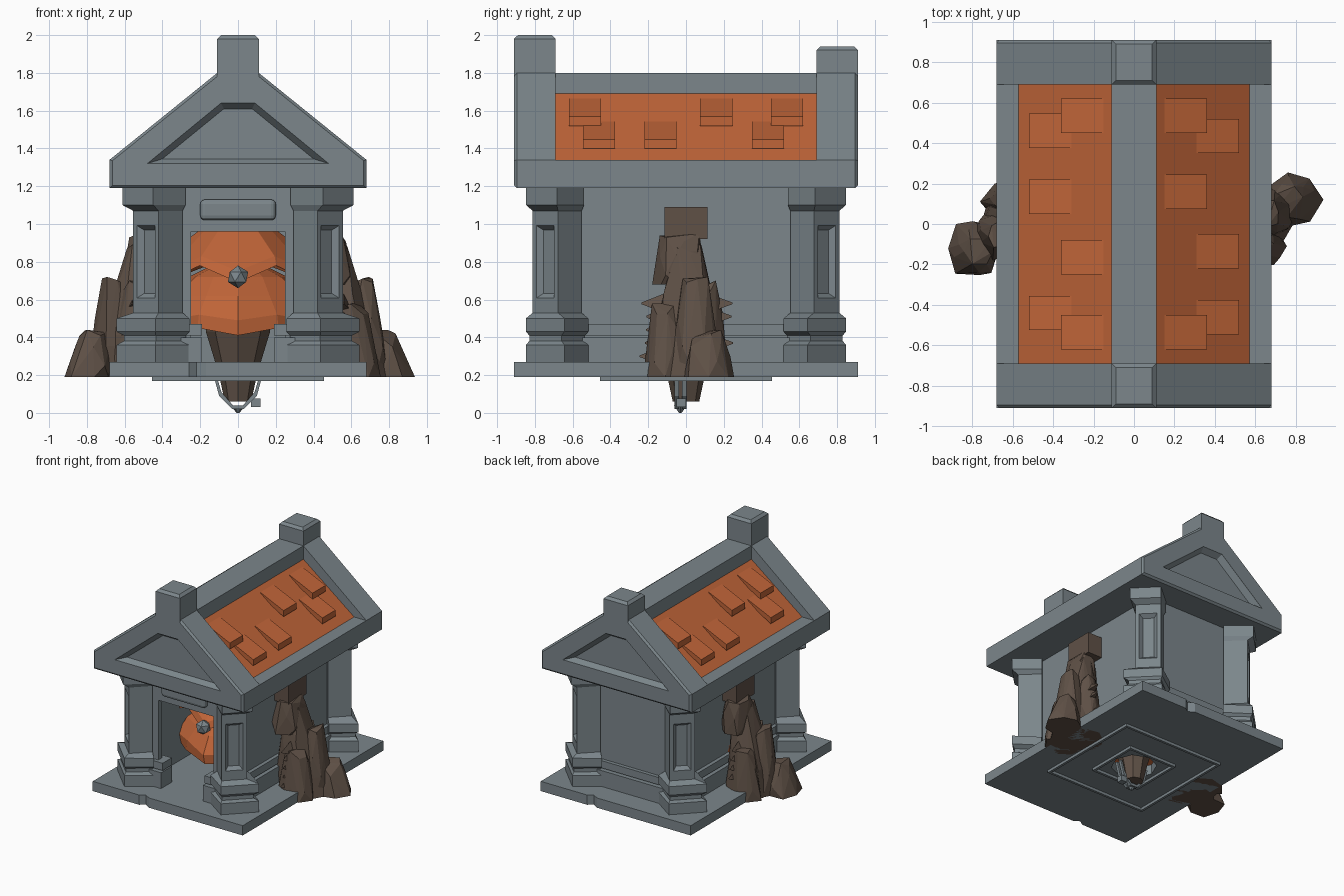
import bpy, bmesh, math, random
from mathutils import Vector

if "Cube" in bpy.data.objects:
    bpy.data.objects.remove(bpy.data.objects["Cube"], do_unlink=True)
random.seed(4)


def material(name, rgb):
    m = bpy.data.materials.new(name)
    m.use_nodes = True
    m.diffuse_color = (*rgb, 1)
    m.node_tree.nodes["Principled BSDF"].inputs["Base Color"].default_value = (*rgb, 1)
    return m


STONE = material("grey stone", (0.2, 0.24, 0.26))
CLAY = material("orange clay", (0.53, 0.13, 0.04))
EARTH = material("brown rock", (0.115, 0.082, 0.062))


def finish(name, bm, *mats):
    bmesh.ops.recalc_face_normals(bm, faces=bm.faces)
    mesh = bpy.data.meshes.new(name)
    bm.to_mesh(mesh)
    bm.free()
    for m in mats:
        mesh.materials.append(m)
    ob = bpy.data.objects.new(name, mesh)
    bpy.context.collection.objects.link(ob)
    return ob


def loft_bm(rings):
    bm = bmesh.new()
    vs = [[bm.verts.new(p) for p in ring] for ring in rings]
    n = len(rings[0])
    for a, b in zip(vs, vs[1:]):
        for i in range(n):
            bm.faces.new((a[i], a[(i + 1) % n], b[(i + 1) % n], b[i]))
    bm.faces.new(vs[0])
    bm.faces.new(vs[-1])
    bmesh.ops.recalc_face_normals(bm, faces=bm.faces)
    return bm


def loft(name, rings, mat=STONE):
    return finish(name, loft_bm(rings), mat)


def box(name, x, y, z, mat=STONE):
    return loft(name, [[(x[0], y[0], h), (x[1], y[0], h), (x[1], y[1], h), (x[0], y[1], h)]
                       for h in z], mat)


def ring(r, z, n=12, ripple=0.0, droop=0.0):
    return [(r * (1 - ripple * (i % 2)) * math.cos(math.tau * (i + 3) / n),
             r * (1 - ripple * (i % 2)) * math.sin(math.tau * (i + 3) / n),
             z + droop * (i % 2)) for i in range(n)]


def along_y(profile, *ys):
    return [[(x, y, z) for x, z in profile] for y in ys]


def mirrored(half):
    return half + [(-x, z) for x, z in reversed(half)]


def cut(ob, cutter):
    mod = ob.modifiers.new("cut", "BOOLEAN")
    mod.operation, mod.solver, mod.object = "DIFFERENCE", "EXACT", cutter
    bpy.context.view_layer.objects.active = ob
    bpy.ops.object.modifier_apply(modifier=mod.name)
    bpy.data.objects.remove(cutter, do_unlink=True)


# Base slab with notched edges and a central pit
half_edge = [(-0.68, -0.91), (-0.26, -0.91), (-0.22, -0.88), (-0.17, -0.91), (0.68, -0.91)]
outline = half_edge + [(-x, -y) for x, y in half_edge]
base = loft("base_slab", [[(x, y, z) for x, y in outline] for z in (0.19, 0.27)])
cut(base, loft("pit_cutter", [ring(0.17, 0.1, 8), ring(0.17, 0.4, 8)]))


# Square rims beneath the slab
def rim(name, outer, width):
    inner = outer - width
    for s in (-1, 1):
        box(name, (-outer, outer), sorted((s * inner, s * outer)), (0.168, 0.19))
        box(name, sorted((s * inner, s * outer)), (-inner, inner), (0.168, 0.19))


rim("outer_rim", 0.455, 0.02)
rim("inner_rim", 0.22, 0.02)

# Walls, skirting and doorway
WX, WY = 0.41, 0.675
SKIRTING = ((0.05, (0.27, 0.4)), (0.03, (0.41, 0.47)))
for s in (-1, 1):
    box("side_wall", sorted((s * (WX - 0.05), s * WX)), (-WY, WY), (0.27, 1.19))
    box("front_wall", sorted((s * 0.25, s * (WX - 0.05))), (-WY, 0.05 - WY), (0.27, 1.19))
    for out, z in SKIRTING:
        box("side_skirting", sorted((s * (WX - 0.01), s * (WX + out))), (-0.6, 0.6), z)
        box("door_plinth", sorted((s * 0.19, s * 0.38)), (-WY - out, 0.09 - WY), z)
box("back_wall", (0.05 - WX, WX - 0.05), (WY - 0.05, WY), (0.27, 1.19))
box("lintel", (-0.25, 0.25), (-WY, 0.05 - WY), (0.96, 1.19))
for out, z in SKIRTING:
    box("back_skirting", (-0.38, 0.38), (WY - 0.01, WY + out), z)

# Rounded blank plaque over the door
plaque = box("door_plaque", (-0.2, 0.2), (-0.72, -0.66), (1.02, 1.13))
bevel = plaque.modifiers.new("round", "BEVEL")
bevel.width, bevel.segments = 0.025, 3

# Corner buttress pillars set diagonally, with a sunken panel on the outward face
SHAFT, CAPITAL, FOOT = (0.4875, 0.745, 0.095), (0.53, 0.765, 0.115), (0.54, 0.745, 0.145)
WAIST = (0.52, 0.745, 0.12)
PILLAR = [(FOOT, 0.27), (FOOT, 0.36), (WAIST, 0.38), (WAIST, 0.41), (FOOT, 0.43), (FOOT, 0.5),
          (SHAFT, 0.53), (SHAFT, 0.58), (SHAFT, 1.02), (SHAFT, 1.07), (CAPITAL, 1.1),
          (CAPITAL, 1.19)]


def diagonal_ring(sx, sy, section, z):
    x, y, w = section
    w *= math.sqrt(0.5)
    pts = [(x + w, y - w), (x - w, y + w), (0.36 - w, 0.62 + w), (0.36 + w, 0.62 - w)]
    return [(sx * a, sy * b, z) for a, b in pts]


for sx in (-1, 1):
    for sy in (-1, 1):
        bm = loft_bm([diagonal_ring(sx, sy, sec, z) for sec, z in PILLAR])
        out = Vector((sx, sy, 0)).normalized()
        panel = [f for f in bm.faces if f.normal.dot(out) > 0.95
                 and 0.75 < f.calc_center_median().z < 0.85]
        bmesh.ops.inset_individual(bm, faces=panel, thickness=0.04)
        bmesh.ops.inset_individual(bm, faces=panel, thickness=0.035, depth=-0.03)
        finish("corner_pillar", bm, STONE)


# Roof body: stone eaves and ridge, clay slopes
def slope(x):
    return 1.69 - 0.76 * (x - 0.11)


roof = mirrored([(0.68, 1.19), (0.68, 1.34), (0.57, 1.34), (0.11, 1.69), (0.11, 1.8)])
bm = loft_bm(along_y(roof, -0.7, 0.7))
for f in bm.faces:
    f.material_index = int(0.2 < f.normal.z < 0.95)
finish("roof", bm, STONE, CLAY)

# Raised roof tiles
UPPER, LOWER = 0.15, 0.31
TILES = {1: [(UPPER, -0.535), (LOWER, -0.46), (LOWER, -0.135), (UPPER, 0.16),
             (LOWER, 0.435), (UPPER, 0.535)],
         -1: [(UPPER, -0.535), (LOWER, -0.44), (UPPER, -0.165), (LOWER, 0.135),
              (LOWER, 0.46), (UPPER, 0.535)]}
for s, spots in TILES.items():
    for x, y in spots:
        e = x + 0.21
        wedge = [(x, slope(x) - 0.02), (x, slope(x) + 0.005),
                 (e, slope(e) + 0.07), (e, slope(e) + 0.02)]
        loft("roof_tile", along_y([(s * a, b) for a, b in wedge], y - 0.085, y + 0.085), CLAY)

# Gables with a sunken pediment, and capped ridge posts
GABLE = mirrored([(0.68, 1.19), (0.68, 1.34), (0.11, 1.8)])
EDGE = mirrored([(0.665, 1.205), (0.665, 1.335), (0.105, 1.785)])
OPENING = mirrored([(0.48, 1.32), (0.09, 1.64)])
SUNK = mirrored([(0.4, 1.345), (0.075, 1.61)])
for s, top in ((-1, 2.0), (1, 1.94)):
    gable = loft("gable", along_y(GABLE, s * 0.69, s * 0.895) + along_y(EDGE, s * 0.91))
    cut(gable, loft("pediment_cutter", along_y(OPENING, s * 0.93, s * 0.909)
                    + along_y(SUNK, s * 0.865)))
    rings = []
    for h, z in ((0.11, 1.78), (0.11, top - 0.02), (0.09, top)):
        rings.append([(a * h, s * 0.8 + b * h, z)
                      for a, b in ((-1, -1), (1, -1), (1, 1), (-1, 1))])
    loft("ridge_post", rings)


# Craggy rocks: hulls of jittered tapering rings
def rock(turn, x, y, rx, ry, z0, z1, tip, lean=0.0, sides=7):
    bm = bmesh.new()
    for k in range(4):
        t = k / 3
        r = 1 + (tip - 1) * t ** 1.4
        for i in range(sides):
            a = math.tau * (i + 0.4 * k) / sides
            j = r * random.uniform(0.82, 1.08)
            z = z0 + (z1 - z0) * t - (random.uniform(0, 0.06) if k and i else 0)
            bm.verts.new((turn * (x - lean * t + rx * j * math.cos(a)),
                          turn * (y + ry * j * math.sin(a)), max(z, z0)))
    hull = bmesh.ops.convex_hull(bm, input=bm.verts)
    bmesh.ops.delete(bm, geom=list({g for g in hull["geom_interior"]
                                    if isinstance(g, bmesh.types.BMVert)}), context="VERTS")
    finish("side_rock", bm, EARTH)


for turn in (-1, 1):
    rock(turn, 0.58, 0.01, 0.2, 0.21, 0.19, 0.89, 0.4, 0.06)
    rock(turn, 0.66, 0.05, 0.13, 0.14, 0.19, 0.72, 0.5)
    rock(turn, 0.79, 0.12, 0.14, 0.15, 0.19, 0.44, 0.55, 0.03)
    rock(turn, 0.6, -0.11, 0.15, 0.12, 0.19, 0.58, 0.6)
    rock(turn, 0.55, 0.12, 0.12, 0.1, 0.19, 0.7, 0.5)
    rock(turn, 0.49, -0.03, 0.12, 0.15, 0.68, 0.95, 0.75)
    box("rock_post", sorted((turn * 0.38, turn * 0.54)), (-0.115, 0.115), (0.92, 1.09), EARTH)
    # Thorns along both flanks of the rock
    for i in range(5):
        for side in (-1, 1):
            z = 0.3 + 0.07 * i
            reach = random.uniform(0.2, 0.25)
            loft("rock_thorn", [[(turn * (0.56 + r * a), side * y, z + r * b)
                                 for a, b in ((-1, -1), (1, -1), (0, 1))]
                                for r, y in ((0.05, 0.12), (0.004, reach))], EARTH)

# Tree inside: trunk through the pit and two leafy tiers
loft("trunk", [ring(0.07, 0.06, 8), ring(0.1, 0.2, 8), ring(0.17, 0.43, 8),
               ring(0.1, 0.85, 8)], EARTH)
loft("lower_leaves", [ring(0.25, 0.46), ring(0.43, 0.41, droop=0.04),
                      ring(0.45, 0.49, ripple=0.08, droop=0.03),
                      ring(0.38, 0.62, ripple=0.12), ring(0.26, 0.72), ring(0.1, 0.8)], CLAY)
loft("upper_leaves", [ring(0.22, 0.8), ring(0.45, 0.69, ripple=0.1, droop=0.09),
                      ring(0.43, 0.75, ripple=0.1, droop=0.08), ring(0.2, 0.97)], CLAY)

# Hanging stone ball
bm = bmesh.new()
bmesh.ops.create_icosphere(bm, subdivisions=1, radius=0.06)
bmesh.ops.translate(bm, verts=bm.verts, vec=(0, -0.45, 0.72))
finish("hanging_ball", bm, STONE)

# Stone strap cradling the trunk tip, with a small buckle
STRAP = [(-0.13, 0.2), (-0.1, 0.09), (-0.03, 0.02), (0.03, 0.02), (0.1, 0.09), (0.13, 0.2)]
for y in (-0.05, -0.01):
    loft("trunk_strap", along_y(STRAP + [(x * 0.88, z + 0.02 * (z < 0.15))
                                         for x, z in reversed(STRAP)], y - 0.012, y + 0.012))
loft("strap_tip", [[(x, y - 0.03, z) for x, y, z in ring(r, h, 6)]
                   for r, h in ((0.008, 0.0), (0.04, 0.04))])
box("strap_buckle", (0.07, 0.12), (-0.05, 0.0), (0.03, 0.075))
